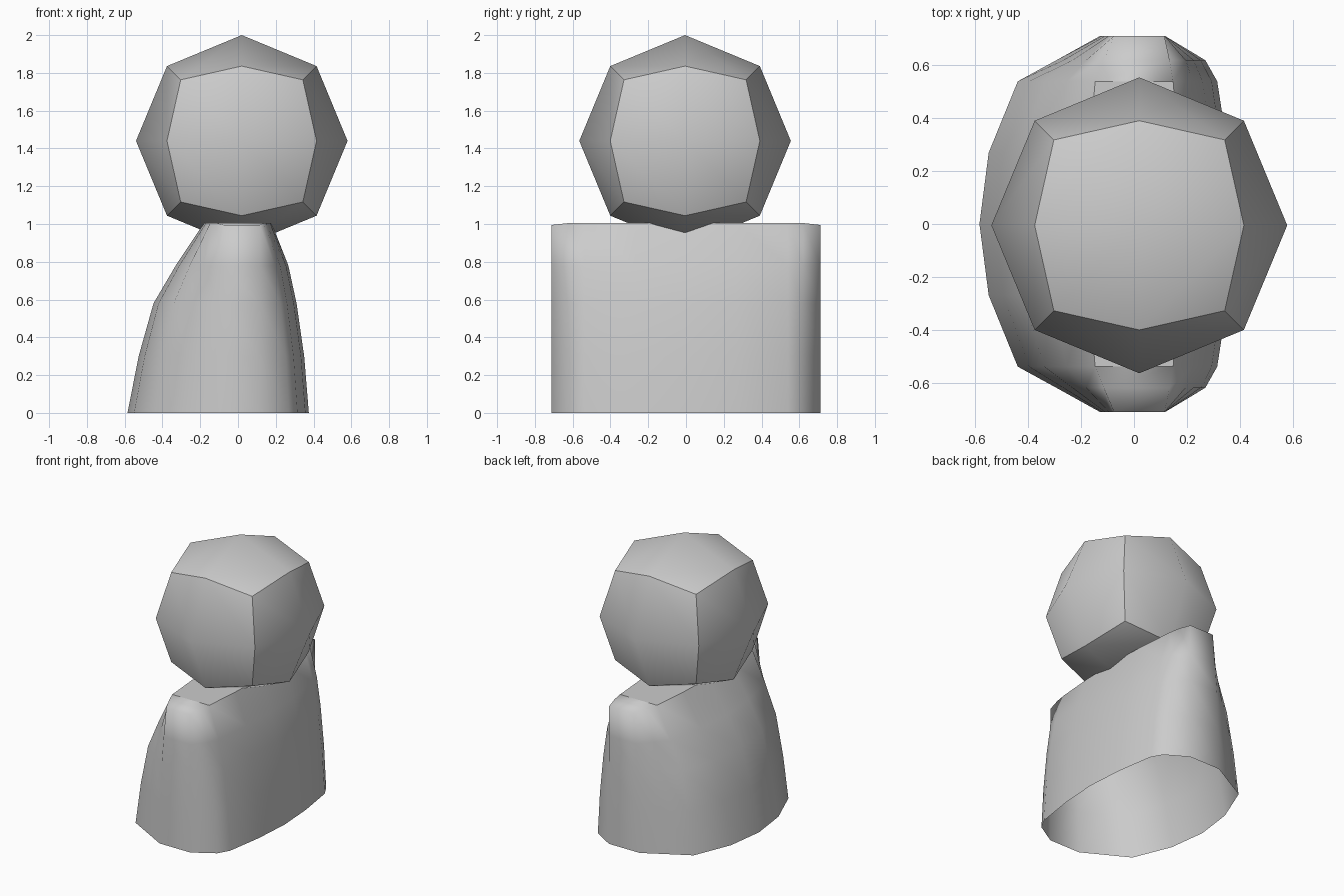
import bpy, bmesh
from math import radians
from mathutils import Vector

if "Cube" in bpy.data.objects:
    bpy.data.objects.remove(bpy.data.objects["Cube"])


def finish(bm, name):
    mesh = bpy.data.meshes.new(name)
    bm.to_mesh(mesh)
    bm.free()
    obj = bpy.data.objects.new(name, mesh)
    bpy.context.collection.objects.link(obj)
    return obj


# Head: a cube cut once per edge and pushed out to a sphere, cube edges kept sharp
bm = bmesh.new()
bmesh.ops.create_cube(bm, size=2)
bmesh.ops.subdivide_edges(bm, edges=bm.edges[:], cuts=1, use_grid_fill=True)
for e in bm.edges:
    on_edge = [sum(abs(c) > 0.99 for c in v.co) >= 2 for v in e.verts]
    e.smooth = not all(on_edge)
for f in bm.faces:
    f.smooth = True
for v in bm.verts:
    v.co = v.co.normalized() * 0.56 + Vector((0.02, -0.005, 1.44))
finish(bm, "head")

# Body: stations (y, bottom left x, bottom right x, top left x, top right x)
half = [(0.0, -0.585, 0.375, -0.18, 0.178),
        (0.27, -0.55, 0.357, -0.17, 0.17),
        (0.54, -0.44, 0.315, -0.147, 0.148),
        (0.62, -0.294, 0.27, -0.115, 0.135),
        (0.712, -0.128, 0.117, -0.075, 0.115)]
stations = [(-s[0],) + s[1:] for s in reversed(half[1:])] + half

# Height levels and how far each side has curved in from bottom to top
levels = [(0.0, 0.0, 0.0), (0.3, 0.146, 0.125), (0.58, 0.34, 0.33),
          (0.78, 0.63, 0.55), (1.005, 1.0, 1.0)]

bm = bmesh.new()
rings = []
for z, kl, kr in levels:
    left, right = [], []
    for y, bl, br, tl, tr in stations:
        h = min(z, 0.995) if abs(y) > 0.7 else z
        left.append(bm.verts.new((bl + (tl - bl) * kl, y, h)))
        right.append(bm.verts.new((br + (tr - br) * kr, y, h)))
    rings.append((left, right))

# Side walls, open at the bottom
for (l0, r0), (l1, r1) in zip(rings, rings[1:]):
    a, b = l0 + r0[::-1], l1 + r1[::-1]
    n = len(a)
    for i in range(n):
        j = (i + 1) % n
        bm.faces.new((a[i], b[i], b[j], a[j]))

# Flat top, crisp along its middle and soft over both ends
left, right = rings[-1]
for i in range(len(left) - 1):
    bm.faces.new((left[i], right[i], right[i + 1], left[i + 1]))
bmesh.ops.recalc_face_normals(bm, faces=bm.faces[:])
for f in bm.faces:
    f.smooth = True
for e in bm.edges:
    ys = [abs(v.co.y) for v in e.verts]
    zs = [v.co.z for v in e.verts]
    if min(zs) > 0.99 and max(ys) < 0.55:
        across_end = min(ys) > 0.5 and abs(e.verts[0].co.y - e.verts[1].co.y) < 0.01
        along_side = abs(e.verts[0].co.y - e.verts[1].co.y) > 0.01
        if across_end or along_side:
            e.smooth = False
finish(bm, "body")
